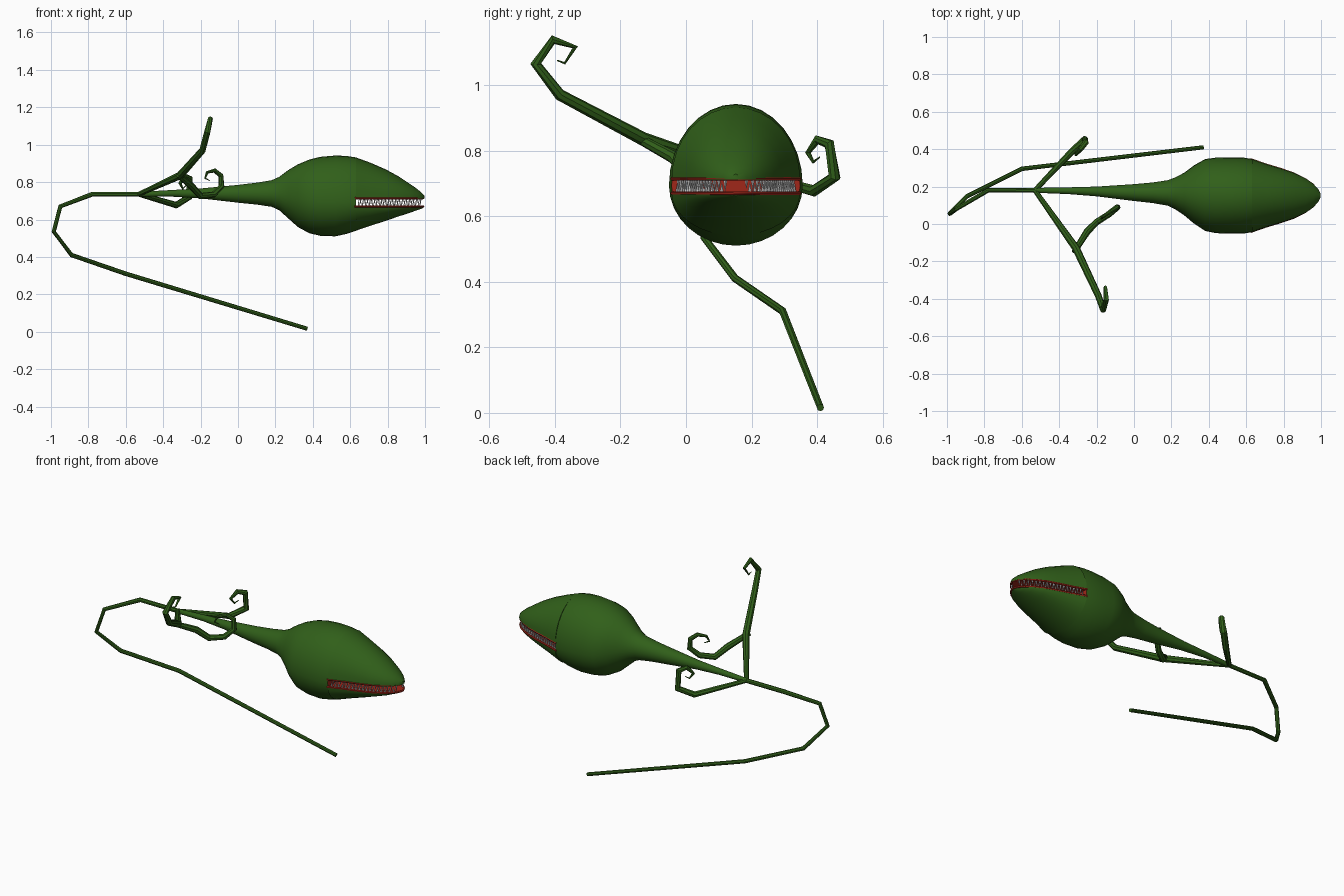
import bpy, bmesh, math, random
from mathutils import Vector

if "Cube" in bpy.data.objects:
    bpy.data.objects.remove(bpy.data.objects["Cube"])

random.seed(3)


def material(name, rgb):
    m = bpy.data.materials.new(name)
    m.diffuse_color = (*rgb, 1)
    m.use_nodes = True
    m.node_tree.nodes["Principled BSDF"].inputs["Base Color"].default_value = m.diffuse_color
    return m


GREEN = material("leaf_green", (0.03, 0.115, 0.01))
RED = material("mouth_red", (0.35, 0.02, 0.01))
WHITE = material("tooth_white", (0.85, 0.85, 0.85))


def finish(name, bm, mats, smooth=True):
    bmesh.ops.recalc_face_normals(bm, faces=bm.faces)
    me = bpy.data.meshes.new(name)
    bm.to_mesh(me)
    bm.free()
    for m in mats:
        me.materials.append(m)
    ob = bpy.data.objects.new(name, me)
    bpy.context.collection.objects.link(ob)
    if smooth:
        bpy.ops.object.select_all(action='DESELECT')
        bpy.context.view_layer.objects.active = ob
        ob.select_set(True)
        bpy.ops.object.shade_smooth_by_angle(angle=math.radians(35))
    return ob


def loft(name, rings, jaw=False):
    """Skin closed rings; in a jaw the closing strip is the red mouth lining."""
    bm = bmesh.new()
    loops = [[bm.verts.new(p) for p in r] for r in rings]
    n = len(loops[0])
    for a, b in zip(loops, loops[1:]):
        for i in range(n):
            j = (i + 1) % n
            f = bm.faces.new((a[i], a[j], b[j], b[i]))
            f.material_index = int(jaw and i == n - 1)
    bm.faces.new(loops[0])
    bm.faces.new(loops[-1]).material_index = int(not jaw)   # red throat wall
    return finish(name, bm, [GREEN, RED])


def tube(name, pts, sides=8, mat=GREEN):
    """Tapered tube through (x, y, z, radius) points with mitred bends."""
    P = [Vector(p[:3]) for p in pts]
    T = [(b - a).normalized() for a, b in zip(P, P[1:])]
    bm = bmesh.new()
    side = T[0].orthogonal().normalized()
    loops = []
    for k, p in enumerate(P):
        a, b = T[max(k - 1, 0)], T[min(k, len(T) - 1)]
        t = (a + b).normalized()
        side = (side - t * side.dot(t)).normalized()
        up = t.cross(side)
        loops.append([bm.verts.new(p + pts[k][3] * (side * math.cos(c) + up * math.sin(c)))
                      for c in (2 * math.pi * i / sides for i in range(sides))])
    for a, b in zip(loops, loops[1:]):
        for i in range(sides):
            j = (i + 1) % sides
            bm.faces.new((a[i], a[j], b[j], b[i]))
    bm.faces.new(loops[0])
    bm.faces.new(loops[-1])
    return finish(name, bm, [mat])


def arc(x, cy, w, zm, h, a0, a1, n):
    return [(x, cy + w * math.cos(a), zm + h * math.sin(a))
            for a in (a0 + (a1 - a0) * i / n for i in range(n + 1))]


# Neck and back of the head: x, centre y, half width, middle z, top z, bottom z
BODY = [(-0.53, .18, .013, .735, .748, .722), (-0.35, .178, .018, .74, .758, .722),
        (-0.2, .174, .026, .74, .766, .713), (0, .168, .045, .738, .785, .69),
        (0.1, .167, .055, .738, .797, .68), (0.18, .166, .068, .738, .81, .668),
        (0.22, .164, .085, .735, .828, .65), (0.27, .16, .115, .725, .865, .605),
        (0.32, .158, .155, .715, .895, .56), (0.38, .155, .192, .705, .92, .527),
        (0.44, .153, .202, .698, .935, .513), (0.52, .152, .204, .694, .942, .51),
        (0.58, .152, .204, .692, .94, .523), (0.63, .152, .196, .692, .932, .54)]
rings = []
for x, cy, w, zm, zt, zb in BODY:
    up = arc(x, cy, w, zm, zt - zm, 0, math.pi, 16)
    low = arc(x, cy, w, zm, zm - zb, math.pi, 2 * math.pi, 16)
    rings.append(up[:-1] + low[:-1])
loft("head_and_neck", rings)

# Jaws: x, half width, top z, bottom z
JAW = [(0.63, .196, .932, .54), (0.71, .168, .903, .567), (0.79, .144, .868, .593),
       (0.86, .120, .83, .617), (0.92, .090, .79, .636), (0.96, .062, .762, .648),
       (0.985, .034, .74, .656), (0.997, .012, .728, .662)]
CY, UP, LO = .152, .712, .672
loft("upper_jaw", [arc(x, CY, w, UP, zt - UP, 0, math.pi, 16) for x, w, zt, zb in JAW], True)
loft("lower_jaw", [arc(x - .008 * (x > .95), CY, w, LO, LO - zb, math.pi, 2 * math.pi, 16)
                   for x, w, zt, zb in JAW], True)

# Red lips running round both jaw edges
edge = [(x - .006, CY - w + .002) for x, w, _, _ in JAW]
edge += [(x, 2 * CY - y) for x, y in reversed(edge)]
for name, z in (("upper_lip", UP + .002), ("lower_lip", LO - .002)):
    tube(name, [(x, y, z, .006) for x, y in edge], 6, RED)


# Teeth: thin spikes set just inside the lips, alternating up and down
def jaw_width(x):
    for (x0, w0, *_), (x1, w1, *_) in zip(JAW, JAW[1:]):
        if x <= x1:
            return w0 + (w1 - w0) * (x - x0) / (x1 - x0)
    return 0


bm = bmesh.new()
N = 36
for s in (-1, 1):
    for i in range(N):
        x = .645 + .33 * i / (N - 1)
        y = CY + s * max(jaw_width(x) - .013, .006)
        d = -1 if i % 2 else 1
        z0 = LO - .002 if d > 0 else UP + .002
        tip = bm.verts.new((x, y, z0 + d * random.uniform(.03, .04)))
        base = [bm.verts.new((x + .007 * math.cos(a), y + .007 * math.sin(a), z0))
                for a in (i2 * math.pi * 2 / 5 for i2 in range(5))]
        bm.faces.new(base)
        for k in range(5):
            bm.faces.new((base[k], base[(k + 1) % 5], tip))
finish("teeth", bm, [WHITE], False)

# Main stem from the ground end up to the fork
tube("stem", [(.37, .41, .016, .011), (-.6, .295, .31, .012), (-.89, .15, .41, .012),
              (-.985, .055, .535, .012), (-.95, .08, .67, .012), (-.78, .18, .735, .013),
              (-.52, .18, .735, .013)])

# Curling tendrils
tube("tendril_rear", [(-.53, .18, .735, .013), (-.33, .39, .677, .018), (-.262, .453, .72, .019),
                      (-.258, .437, .82, .017), (-.285, .4, .833, .014), (-.31, .372, .793, .009),
                      (-.295, .388, .765, .005), (-.28, .408, .78, .002)])
tube("tendril_tall", [(-.53, .18, .735, .013), (-.31, -.13, .835, .021), (-.19, -.385, .97, .018),
                      (-.165, -.458, 1.065, .017), (-.148, -.405, 1.138, .014),
                      (-.153, -.338, 1.115, .009), (-.16, -.37, 1.066, .004),
                      (-.162, -.393, 1.075, .002)])
tube("tendril_middle", [(-.32, -.15, .84, .015), (-.25, -.04, .78, .019), (-.2, .01, .725, .018),
                        (-.13, .055, .733, .017), (-.088, .09, .778, .016), (-.092, .09, .835, .014),
                        (-.125, .068, .862, .012), (-.165, .04, .852, .008),
                        (-.176, .028, .82, .005), (-.15, .04, .808, .002)])
